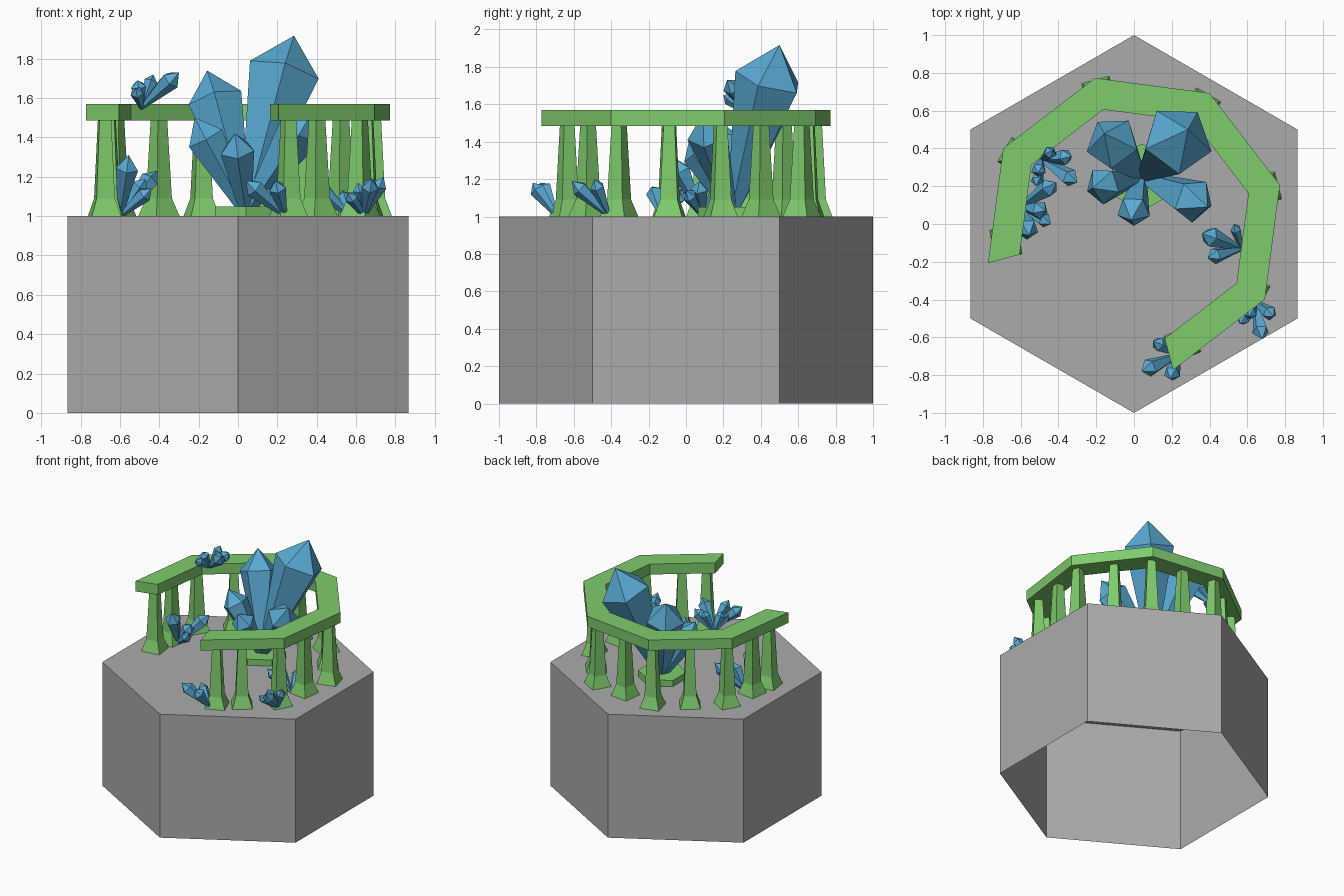
import bpy, bmesh, math
from mathutils import Vector

if "Cube" in bpy.data.objects:
    bpy.data.objects.remove(bpy.data.objects["Cube"])


def material(name, rgb):
    m = bpy.data.materials.new(name)
    m.diffuse_color = (*rgb, 1)
    m.use_nodes = True
    m.node_tree.nodes["Principled BSDF"].inputs["Base Color"].default_value = m.diffuse_color
    return m


STONE = material("grey_stone", (0.41, 0.41, 0.41))
GREEN = material("green_stone", (0.21, 0.60, 0.15))
BLUE = material("blue_crystal", (0.10, 0.40, 0.65))


def finish(bm, name, mat):
    bmesh.ops.recalc_face_normals(bm, faces=bm.faces[:])
    me = bpy.data.meshes.new(name)
    bm.to_mesh(me)
    bm.free()
    me.materials.append(mat)
    ob = bpy.data.objects.new(name, me)
    bpy.context.collection.objects.link(ob)
    return ob


def polar(r, deg, z=0.0):
    a = math.radians(deg)
    return Vector((r * math.cos(a), r * math.sin(a), z))


def loft(bm, rings, cap_start=True, cap_end=True):
    """Bridge equal-length rings of points with quads."""
    vs = [[bm.verts.new(p) for p in ring] for ring in rings]
    n = len(vs[0])
    for a, b in zip(vs, vs[1:]):
        for i in range(n):
            j = (i + 1) % n
            bm.faces.new((a[i], a[j], b[j], b[i]))
    if cap_start:
        bm.faces.new(vs[0][::-1])
    if cap_end:
        bm.faces.new(vs[-1])
    return vs


def prism(name, mat, centre, r, sides, phase, z0, z1, bottom=True):
    bm = bmesh.new()
    c = Vector(centre)
    loft(bm, [[c + polar(r, phase + 360 * i / sides, z) for i in range(sides)]
              for z in (z0, z1)], cap_start=bottom)
    return finish(bm, name, mat)


# Hexagonal ground block, open underneath
prism("hex_ground_block", STONE, (0, 0, 0), 1.0, 6, 30, 0, 1, bottom=False)

# Low hexagonal pedestal below the large crystals
prism("crystal_pedestal", GREEN, (0.04, 0.245, 0), 0.18, 6, 30, 1.0, 1.05)

# Broken octagonal ring beam: six of eight sides
ANGLES = [-75 + 45 * i for i in range(7)]
bm = bmesh.new()
loft(bm, [[polar(r, a, z) for r, z in
           ((0.627, 1.485), (0.80, 1.485), (0.80, 1.57), (0.627, 1.57))]
          for a in ANGLES])
finish(bm, "ring_beam", GREEN)

# Columns at every corner and mid-side, pulled in at the two open ends
spots = [(0.715, a) for a in ANGLES[1:-1]]
spots += [(0.66, a + 22.5) for a in ANGLES[:-1]]
spots += [(0.685, ANGLES[0] + 7), (0.685, ANGLES[-1] - 7)]
for k, (r, a) in enumerate(sorted(spots, key=lambda s: s[1])):
    bm = bmesh.new()
    c = polar(r, a)
    loft(bm, [[c + polar(h * math.sqrt(2), a + 45 + 90 * i, z) for i in range(4)]
              for h, z in ((0.075, 1.0), (0.047, 1.09), (0.03, 1.49))])
    finish(bm, f"column_{k + 1}", GREEN)


def crystal(bm, base, tip, r, r0, phase=270, f=0.79):
    """Five-sided shard that widens to a shoulder, then ends in a point."""
    base, tip = Vector(base), Vector(tip)
    axis = tip - base
    q = Vector((0, 0, 1)).rotation_difference(axis)
    rings = [[base + axis * t + q @ polar(rad, phase + 72 * i) for i in range(5)]
             for t, rad in ((0, r0), (f, r))]
    top = loft(bm, rings, cap_end=False)[-1]
    apex = bm.verts.new(tip)
    for i in range(5):
        bm.faces.new((top[i], top[(i + 1) % 5], apex))


# Large crystals: tip and shoulder radius
LARGE = [((0.285, 0.50, 1.917), 0.19), ((-0.157, 0.48, 1.74), 0.145),
         ((-0.22, 0.19, 1.50), 0.10), ((-0.015, 0.02, 1.42), 0.09),
         ((0.39, 0.09, 1.55), 0.12)]
for k, (tip, r) in enumerate(LARGE):
    bm = bmesh.new()
    crystal(bm, (0.04, 0.25, 1.02), tip, r, 0.03)
    finish(bm, f"large_crystal_{k + 1}", BLUE)

# Small clusters: base point, then tips with shoulder radius
CLUSTERS = {
    "beam": ((-0.49, 0.34, 1.55), [
        (-0.30, 0.22, 1.73, 0.05), (-0.33, 0.36, 1.70, 0.045),
        (-0.43, 0.39, 1.72, 0.035), (-0.51, 0.27, 1.69, 0.04),
        (-0.52, 0.20, 1.65, 0.035)]),
    "left": ((-0.60, 0.09, 1.0), [
        (-0.555, -0.06, 1.31, 0.06), (-0.41, 0.22, 1.23, 0.05),
        (-0.44, 0.0, 1.14, 0.04), (-0.47, 0.07, 1.19, 0.05)]),
    "right": ((0.57, -0.13, 1.0), [
        (0.39, -0.18, 1.16, 0.045), (0.36, -0.05, 1.18, 0.055),
        (0.53, 0.0, 1.13, 0.03)]),
    "corner": ((0.64, -0.41, 1.0), [
        (0.68, -0.61, 1.19, 0.045), (0.74, -0.49, 1.20, 0.04),
        (0.56, -0.53, 1.12, 0.035), (0.61, -0.49, 1.17, 0.035)]),
    "front": ((0.24, -0.69, 1.0), [
        (0.04, -0.78, 1.18, 0.05), (0.19, -0.82, 1.18, 0.045),
        (0.10, -0.62, 1.14, 0.04)]),
}
for name, (base, tips) in CLUSTERS.items():
    bm = bmesh.new()
    for x, y, z, r in tips:
        crystal(bm, base, (x, y, z), r, 0.01)
    finish(bm, f"{name}_crystal_cluster", BLUE)
